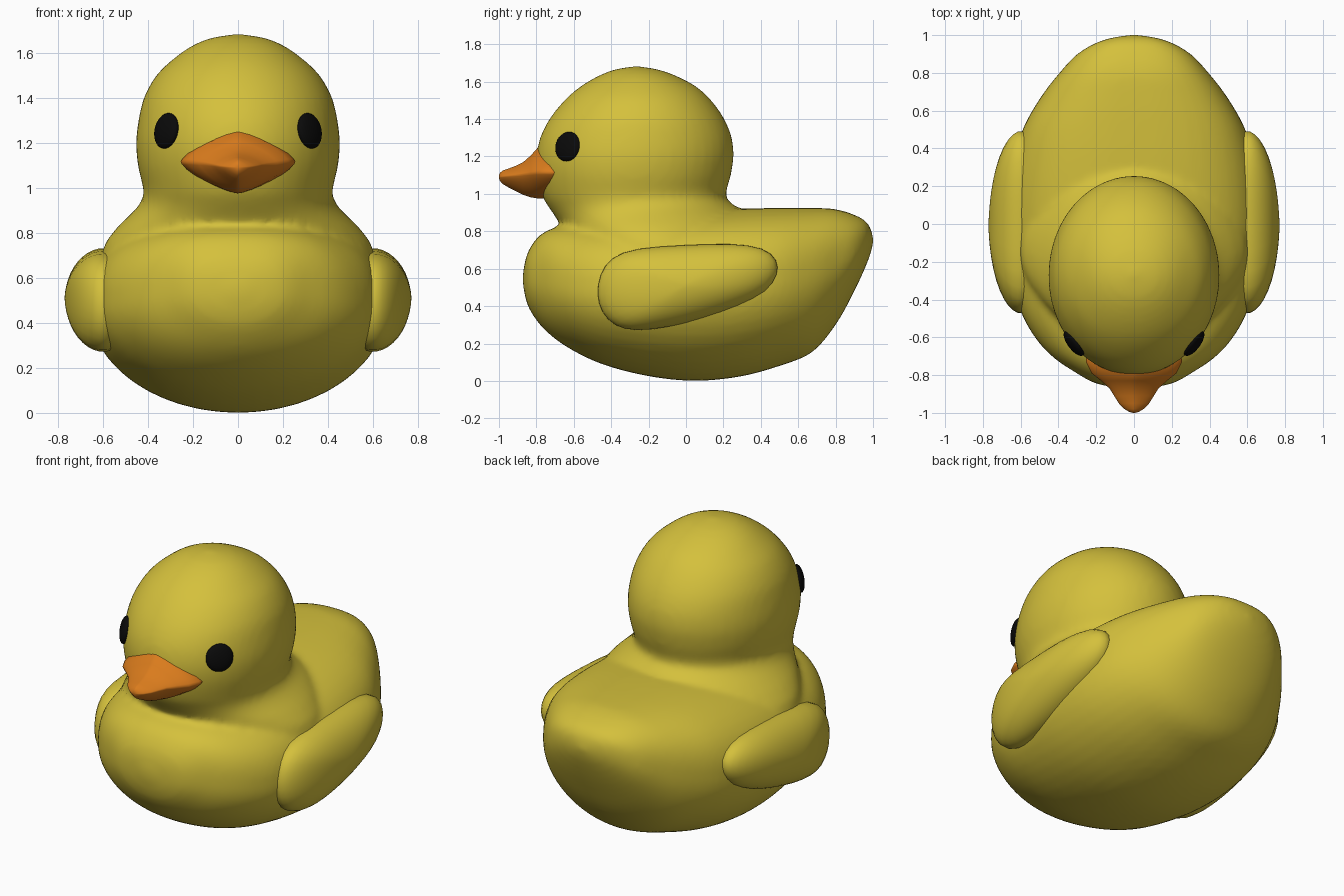
import bpy, bmesh, math
from mathutils import Vector, Matrix

if "Cube" in bpy.data.objects:
    bpy.data.objects.remove(bpy.data.objects["Cube"])


def material(name, rgb):
    m = bpy.data.materials.new(name)
    m.diffuse_color = (*rgb, 1)
    m.use_nodes = True
    m.node_tree.nodes["Principled BSDF"].inputs["Base Color"].default_value = m.diffuse_color
    return m


YELLOW = material("yellow", (0.66, 0.53, 0.045))
ORANGE = material("orange", (0.70, 0.20, 0.012))
BLACK = material("black", (0.003, 0.003, 0.003))


def section(half_w, lo, mid, hi, n_lo=2.0, n_hi=2.0, segs=48):
    """Closed superellipse section with different lower and upper halves."""
    pts = []
    for i in range(segs):
        a = 2 * math.pi * i / segs
        c, s = math.cos(a), math.sin(a)
        n = n_hi if s >= 0 else n_lo
        u = half_w * math.copysign(abs(c) ** (2 / n), c)
        v = abs(s) ** (2 / n)
        pts.append((u, mid + v * (hi - mid) if s >= 0 else mid - v * (mid - lo)))
    return pts


def smooth_rings(rings, steps=4):
    """Add in-between rings along a Catmull-Rom path (centripetal spacing)."""
    out = []
    last = len(rings) - 1
    for k in range(last):
        quad = [rings[max(k - 1, 0)], rings[k], rings[k + 1], rings[min(k + 2, last)]]
        for s in range(steps):
            t = s / steps
            ring = []
            for p0, p1, p2, p3 in zip(*quad):
                p0, p1, p2, p3 = map(Vector, (p0, p1, p2, p3))
                d0, d1, d2 = [max(math.sqrt((b - a).length), 1e-4)
                              for a, b in ((p0, p1), (p1, p2), (p2, p3))]
                m1, m2 = p2 - p1, p2 - p1
                if k > 0:
                    m1 = d1 * ((p1 - p0) / d0 - (p2 - p0) / (d0 + d1) + (p2 - p1) / d1)
                if k + 1 < last:
                    m2 = d1 * ((p2 - p1) / d1 - (p3 - p1) / (d1 + d2) + (p3 - p2) / d2)
                ring.append(p1 * (2 * t**3 - 3 * t**2 + 1) + m1 * (t**3 - 2 * t**2 + t)
                            + p2 * (3 * t**2 - 2 * t**3) + m2 * (t**3 - t**2))
            out.append(ring)
    return out + [rings[-1]]


def loft(bm, rings):
    """Skin a list of equal-length rings and cap both ends."""
    rows = [[bm.verts.new(p) for p in r] for r in rings]
    n = len(rows[0])
    for a, b in zip(rows, rows[1:]):
        for i in range(n):
            j = (i + 1) % n
            bm.faces.new((a[i], a[j], b[j], b[i]))
    bm.faces.new(rows[0][::-1])
    bm.faces.new(rows[-1])


def finish(bm, name, mat, mirror=False):
    bmesh.ops.recalc_face_normals(bm, faces=bm.faces[:])
    for f in bm.faces:
        f.smooth = True
    me = bpy.data.meshes.new(name)
    bm.to_mesh(me)
    bm.free()
    me.materials.append(mat)
    ob = bpy.data.objects.new(name, me)
    bpy.context.collection.objects.link(ob)
    if mirror:
        ob.modifiers.new("mirror", 'MIRROR').use_mirror_merge = False
    return ob


# Body: stations along y (y, half width, bottom, middle, top)
body = [(-0.872, .04, .51, .54, .58), (-0.845, .2, .40, .54, .69),
        (-0.78, .32, .30, .53, .78), (-0.7, .435, .225, .51, .82),
        (-0.6, .525, .16, .49, .84), (-0.45, .605, .09, .48, .855),
        (-0.2, .65, .025, .48, .88), (0.05, .665, 0, .48, .905),
        (0.3, .645, .025, .49, .92), (0.5, .59, .08, .52, .925),
        (0.67, .495, .15, .56, .925), (0.8, .395, .30, .62, .918),
        (0.9, .3, .48, .68, .888), (0.96, .2, .61, .73, .855),
        (0.99, .1, .69, .75, .81), (1.0, .03, .73, .75, .77)]
# Head and neck: levels along z (z, half width, front, back)
head = [(.55, .60, -.5, .2), (.73, .60, -.59, .30), (.82, .54, -.66, .34),
        (.88, .48, -.70, .33), (.93, .435, -.735, .27),
        (.98, .42, -.765, .215), (1.1, .445, -.795, .24),
        (1.2, .453, -.80, .255), (1.3, .442, -.78, .245), (1.4, .418, -.73, .205),
        (1.5, .362, -.65, .135), (1.57, .29, -.57, .06), (1.63, .205, -.47, -.05),
        (1.665, .12, -.38, -.15), (1.682, .015, -.28, -.25)]
bm = bmesh.new()
loft(bm, smooth_rings([[(u, y, v) for u, v in section(w, b, m, t, 2.0, 2.6)]
                       for y, w, b, m, t in body]))
loft(bm, smooth_rings([[(u, v, z) for u, v in section(w, f, (f + b) / 2, b)]
                       for z, w, f, b in head]))
duck = finish(bm, "body_and_head", YELLOW)
rm = duck.modifiers.new("fuse", 'REMESH')
rm.mode = 'VOXEL'
rm.voxel_size = 0.02
rm.use_smooth_shade = True
sm = duck.modifiers.new("soften", 'SMOOTH')
sm.factor = 0.5
sm.iterations = 8

# Wings: domed outline (y, z) on each side
outline = [(-.49, .46), (-.475, .57), (-.415, .665), (-.28, .717), (0, .732), (.25, .742),
           (.43, .72), (.505, .65), (.505, .57), (.45, .48), (.3, .395), (.1, .328),
           (-.1, .28), (-.28, .258), (-.395, .285), (-.465, .365)]
bm = bmesh.new()
rings = []
for x, k in [(.5, .9), (.59, 1.0)] + [
        (.59 + .18 * math.sin(a), math.cos(a)) for a in (.3, .6, .9, 1.2, 1.45, 1.55)]:
    rings.append([(x, -.01 + (y + .01) * k, .51 + (z - .51) * k) for y, z in outline])
loft(bm, rings)
wing = finish(bm, "wings", YELLOW, mirror=True)
wing.modifiers.new("round", 'SUBSURF').levels = 1

# Beak: diamond sections along y (y, half width, bottom, top)
beak = [(-.66, .25, .99, 1.24), (-.73, .255, .975, 1.258), (-.79, .225, .975, 1.25),
        (-.83, .175, .982, 1.205), (-.87, .13, .995, 1.17), (-.91, .105, 1.015, 1.15),
        (-.95, .08, 1.035, 1.135), (-.98, .05, 1.053, 1.125), (-.995, .025, 1.07, 1.112),
        (-1.0, .006, 1.085, 1.1)]
bm = bmesh.new()
loft(bm, [[(u, y, v) for u, v in section(w, b, 1.09 + .025 * min(1, (1 + y) / .2),
                                         t, 1.35, 1.35, 32)]
          for y, w, b, t in beak])
finish(bm, "beak", ORANGE)

# Eyes: flattened balls facing outward and slightly up
bm = bmesh.new()
bmesh.ops.create_uvsphere(bm, u_segments=24, v_segments=14, radius=1)
bmesh.ops.scale(bm, vec=Vector((.03, .08, .08)), verts=bm.verts[:])
bmesh.ops.rotate(bm, cent=Vector(), verts=bm.verts[:],
                 matrix=Matrix.Rotation(math.atan2(-.6, .8), 3, 'Z')
                 @ Matrix.Rotation(-.18, 3, 'Y'))
bmesh.ops.translate(bm, vec=Vector((.318, -.632, 1.253)), verts=bm.verts[:])
finish(bm, "eyes", BLACK, mirror=True)
